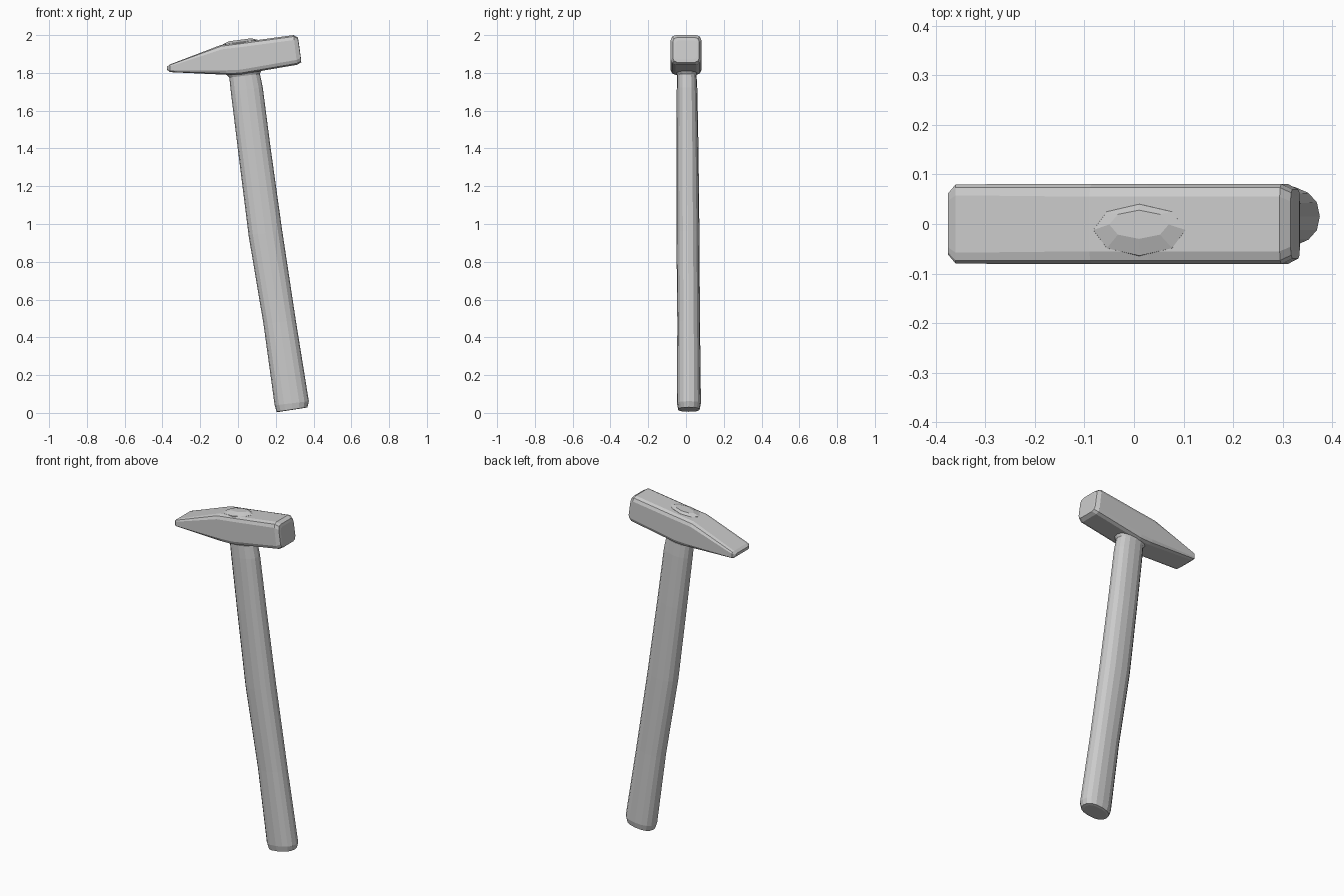
import bpy, bmesh
from math import cos, sin, pi, copysign
from mathutils import Vector


def loft(name, rings):
    """Skin a list of equal-length rings and cap both ends."""
    bm = bmesh.new()
    vs = [[bm.verts.new(p) for p in r] for r in rings]
    n = len(vs[0])
    for a, b in zip(vs, vs[1:]):
        for i in range(n):
            j = (i + 1) % n
            bm.faces.new((a[i], a[j], b[j], b[i]))
    bm.faces.new(vs[0])
    bm.faces.new(vs[-1])
    bmesh.ops.recalc_face_normals(bm, faces=bm.faces)
    mesh = bpy.data.meshes.new(name)
    bm.to_mesh(mesh)
    bm.free()
    obj = bpy.data.objects.new(name, mesh)
    bpy.context.collection.objects.link(obj)
    return obj


def oval(xl, zl, xr, zr, y0, y1, n=16, power=0.85):
    """Slightly squared oval spanning a left and a right point."""
    a, b = Vector((xl, 0, zl)), Vector((xr, 0, zr))
    ring = []
    for i in range(n):
        t = 2 * pi * i / n
        c, s = (copysign(abs(f) ** power, f) for f in (cos(t), sin(t)))
        p = a.lerp(b, 0.5 + c / 2)
        p.y = (y0 + y1) / 2 + s * (y1 - y0) / 2
        ring.append(p)
    return ring


def block(xt, zt, xb, zb, w, rx, rz):
    """Rounded rectangle spanning a top and a bottom point."""
    top, bot = Vector((xt, 0, zt)), Vector((xb, 0, zb))
    h = (top - bot).length / 2
    mid, up = (top + bot) / 2, (top - bot).normalized()
    ring = []
    for k in range(4):
        for d in (0, 45, 90):
            t = (k * 90 + d) * pi / 180
            sy = 1 if k in (0, 3) else -1
            sz = 1 if k in (0, 1) else -1
            p = mid + up * (sz * (h - rz) + rz * sin(t))
            p.y = sy * (w - rx) + rx * cos(t)
            ring.append(p)
    return ring


# Head: chisel tip on the left, square striking face on the right
loft("hammer_head", [
    block(-0.375, 1.833, -0.375, 1.816, 0.062, 0.015, 0.005),
    block(-0.360, 1.845, -0.360, 1.804, 0.080, 0.022, 0.010),
    block(-0.090, 1.948, -0.060, 1.790, 0.081, 0.026, 0.024),
    block(0.030, 1.964, 0.010, 1.791, 0.081, 0.026, 0.026),
    block(0.294, 2.000, 0.313, 1.843, 0.081, 0.026, 0.026),
    block(0.316, 1.988, 0.335, 1.856, 0.070, 0.024, 0.024),
    block(0.320, 1.972, 0.334, 1.872, 0.056, 0.018, 0.018),
])

# Handle: leaning oval shaft, chamfered butt at the bottom, flared neck at the top
loft("handle", [
    oval(0.222, 0.006, 0.352, 0.026, -0.028, 0.060),
    oval(0.205, 0.006, 0.368, 0.030, -0.042, 0.072),
    oval(0.194, 0.040, 0.375, 0.062, -0.048, 0.079),
    oval(0.135, 0.470, 0.306, 0.490, -0.046, 0.074),
    oval(0.056, 0.940, 0.234, 0.965, -0.051, 0.071),
    oval(0.000, 1.390, 0.171, 1.415, -0.051, 0.066),
    oval(-0.038, 1.700, 0.131, 1.724, -0.049, 0.060),
    oval(-0.046, 1.775, 0.116, 1.795, -0.047, 0.056),
    oval(-0.062, 1.793, 0.126, 1.815, -0.056, 0.062),
    oval(-0.062, 1.830, 0.120, 1.850, -0.056, 0.056),
])

# Handle end showing through the top of the head
loft("handle_end", [
    oval(-0.085, 1.935, 0.105, 1.960, -0.066, 0.042, 8, 1),
    oval(-0.082, 1.950, 0.104, 1.975, -0.064, 0.040, 8, 1),
    oval(-0.050, 1.967, 0.070, 1.983, -0.030, 0.028, 8, 1),
])
